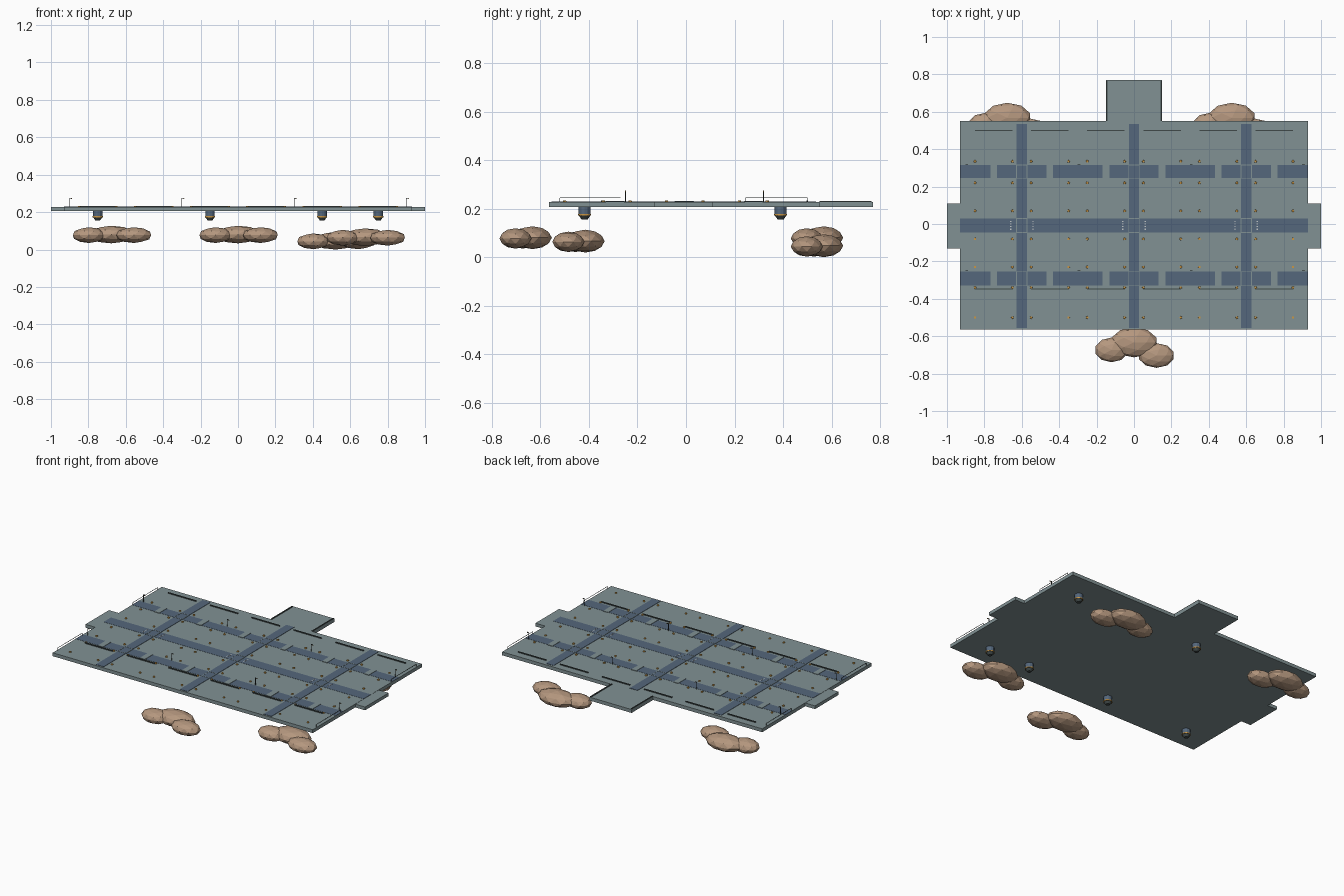
import bpy, math

cube = bpy.data.objects.get("Cube")
if cube:
    bpy.data.objects.remove(cube, do_unlink=True)


def material(name, r, g, b):
    m = bpy.data.materials.new(name)
    m.use_nodes = True
    m.diffuse_color = (r, g, b, 1)
    m.node_tree.nodes["Principled BSDF"].inputs["Base Color"].default_value = (r, g, b, 1)
    return m


STONE = material("grey stone", .22, .285, .295)
BLUE = material("slate blue", .09, .135, .20)
ROCK = material("tan rock", .46, .31, .21)
AMBER = material("amber", .6, .31, .06)
DARK = material("dark metal", .05, .065, .065)
PALE = material("pale paint", .55, .58, .58)


def finish(name, mat):
    ob = bpy.context.object
    ob.name = name
    ob.data.materials.append(mat)
    return ob


def box(name, mat, x0, x1, y0, y1, z0, z1):
    bpy.ops.mesh.primitive_cube_add(size=1, location=((x0 + x1) / 2, (y0 + y1) / 2, (z0 + z1) / 2))
    ob = finish(name, mat)
    ob.scale = (x1 - x0, y1 - y0, z1 - z0)
    return ob


def cone(name, mat, x, y, z0, z1, r0, r1, sides=12):
    bpy.ops.mesh.primitive_cone_add(vertices=sides, radius1=r0, radius2=r1, depth=z1 - z0,
                                    location=(x, y, (z0 + z1) / 2))
    return finish(name, mat)


def copy(ob, x, y):
    c = ob.copy()
    c.location.x, c.location.y = x, y
    bpy.context.collection.objects.link(c)


BOTTOM, TOP = .206, .228

# Platform with back landing and side landings
box("deck", STONE, -.93, .93, -.565, .55, BOTTOM, TOP)
box("back_landing", STONE, -.15, .15, .55, .77, BOTTOM, TOP)
for s in (-1, 1):
    a, b = sorted((s * .93, s * 1.0))
    box("side_landing", STONE, a, b, -.13, .11, BOTTOM, TOP - .001)
    box("landing_curb", DARK, s * .146 - .004, s * .146 + .004, .55, .765, TOP, TOP + .004)

# Streets
streets_y = ((.245, .315), (-.045, .03), (-.33, -.255))
for y0, y1 in streets_y:
    box("cross_street", BLUE, -.93, .93, y0, y1, TOP - .004, TOP + .001)
for x in (-.6, 0, .6):
    box("long_street", BLUE, x - .028, x + .028, -.555, .535, TOP - .004, TOP + .002)
    for y0, y1 in streets_y:
        # Thin frame around each crossing
        for s in (-1, 1):
            edge = x + s * .028
            box("crossing_edge", STONE, edge - .002, edge + .002, y0, y1, TOP, TOP + .003)
        for y in (y0, y1):
            box("crossing_edge", STONE, x - .028, x + .028, y - .002, y + .002, TOP, TOP + .003)
    # Painted crossing dashes on the middle street
    for s in (-1, 1):
        for k in range(4):
            cx, cy = x + s * .06, -.028 + k * .014
            box("crossing_dash", PALE, cx - .004, cx + .004, cy - .003, cy + .003, TOP, TOP + .002)

# Foot bridges over the outer streets
for x in (-.75, -.45, -.15, .15, .45, .75):
    for y0, y1 in (streets_y[0], streets_y[2]):
        box("foot_bridge", STONE, x - .018, x + .018, y0 - .005, y1 + .005, TOP, TOP + .003)

# Low barriers on the blocks
for k in range(6):
    x = -.75 + k * .3
    for y in (.5, -.348):
        box("barrier", DARK, x - .1, x + .1, y - .003, y + .003, TOP, TOP + .006)

# Amber marker studs at the block corners
stud = cone("marker_stud", AMBER, -.85, -.5, TOP, TOP + .006, .007, .006, 8)
for k in range(6):
    for x in (-.85 + k * .3, -.65 + k * .3):
        for y in (.335, .22, .07, -.08, -.23, -.34, -.5):
            if (x, y) != (-.85, -.5):
                copy(stud, x, y)

# Lamp posts with a short arm
for x in (-.9, -.3, .3, .9):
    for y in (-.25, .32):
        cone("lamp_post", DARK, x, y, TOP, .275, .002, .002, 6)
        box("lamp_arm", DARK, x, x + .012, y - .0015, y + .0015, .272, .275)
        box("lamp_head", AMBER, x + .008, x + .013, y - .002, y + .002, .269, .272)

# Slender handrails along the sides
for x in (-.925, .925):
    for y0, y1 in ((-.52, -.27), (.245, .5)):
        box("handrail", DARK, x - .001, x + .001, y0, y1, .243, .245)
        for y in (y0, y1):
            box("handrail_post", DARK, x - .001, x + .001, y - .001, y + .001, TOP, .244)

# Thrusters under the platform
for x in (-.75, -.15, .45, .75):
    for y in (-.418, .39):
        cone("thruster_body", BLUE, x, y, .178, BOTTOM, .025, .025)
        cone("thruster_ring", AMBER, x, y, .172, .178, .027, .027)
        cone("thruster_nozzle", DARK, x, y, .156, .172, .013, .024)

# Floating rock clusters, each of three faceted lumps
lumps = ((0, 0, 0, .127, .08, .047),
         (-.12, -.04, -.003, .09, .066, .042),
         (.12, -.07, -.003, .097, .066, .042))
for cx, cy, cz in ((0, -.633, .08), (.68, -.415, .066), (-.677, .568, .08), (.523, .568, .047)):
    for dx, dy, dz, rx, ry, rz in lumps:
        bpy.ops.mesh.primitive_ico_sphere_add(subdivisions=2, radius=1,
                                              location=(cx + dx, cy + dy, cz + dz))
        finish("floating_rock", ROCK).scale = (rx, ry, rz)
